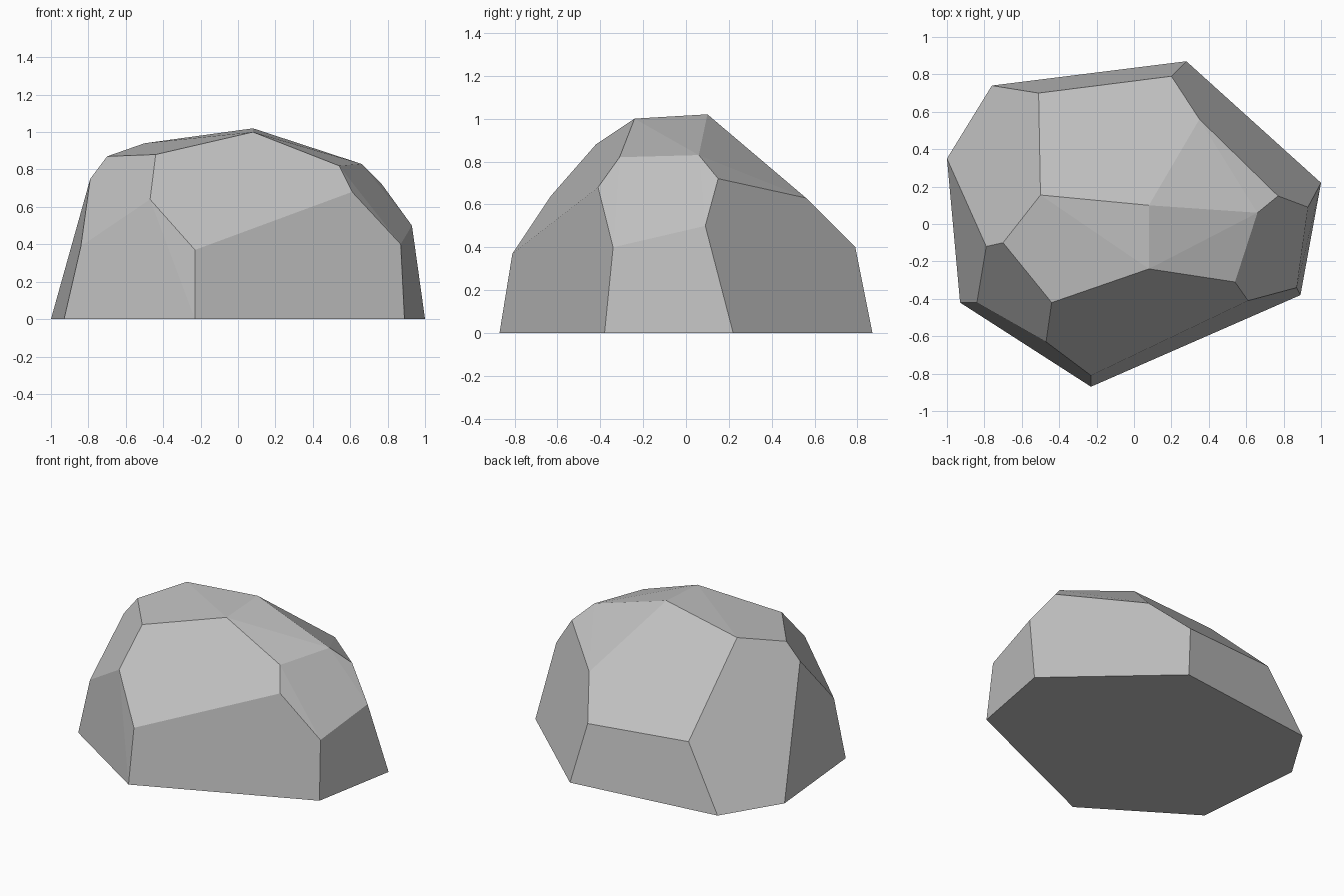
import bpy
import bmesh
import math

default_cube = bpy.data.objects.get("Cube")
if default_cube:
    bpy.data.objects.remove(default_cube, do_unlink=True)

# Ground outline of the boulder (x, y), all at z = 0
footprint = [(-1, .35), (-.76, .74), (.28, .87), (1, .22),
             (.89, -.38), (-.23, -.87), (-.93, -.42)]

# Corners where the steep side facets break
side_corners = [(-.51, .7, .43), (.2, .79, .4), (.35, .56, .63), (.93, .09, .5),
                (.87, -.34, .4), (-.23, -.81, .37), (-.47, -.63, .64), (-.84, -.42, .39)]

# Corners around the upper shoulder and the crown
shoulder_corners = [(.77, .15, .72), (.66, .06, .83), (.54, -.31, .82), (.61, -.41, .68),
                    (-.44, -.42, .88), (-.7, -.1, .87), (-.79, -.12, .75)]
crown_corners = [(.08, .1, 1.02), (.08, -.24, 1), (-.5, .155, .94)]


def make_material(name, colour):
    material = bpy.data.materials.new(name)
    material.use_nodes = True
    material.diffuse_color = colour
    for node in material.node_tree.nodes:
        if node.type == 'BSDF_PRINCIPLED':
            node.inputs["Base Color"].default_value = colour
    return material


def make_faceted_hull(name, corners, material):
    """Wrap the corners in a convex shell and merge the flat facets."""
    bm = bmesh.new()
    for corner in corners:
        bm.verts.new(corner)
    hull = bmesh.ops.convex_hull(bm, input=bm.verts[:])
    spare = {item for key in ("geom_interior", "geom_unused") for item in hull[key]
             if isinstance(item, bmesh.types.BMVert)}
    bmesh.ops.delete(bm, geom=list(spare), context='VERTS')
    bmesh.ops.dissolve_limit(bm, angle_limit=math.radians(3),
                             verts=bm.verts[:], edges=bm.edges[:])
    bmesh.ops.recalc_face_normals(bm, faces=bm.faces[:])
    mesh = bpy.data.meshes.new(name)
    bm.to_mesh(mesh)
    bm.free()
    mesh.materials.append(material)
    rock = bpy.data.objects.new(name, mesh)
    bpy.context.collection.objects.link(rock)
    return rock


# Boulder: one flat-shaded stone
stone = make_material("stone grey", (.53, .53, .53, 1))
ground_corners = [(x, y, 0) for x, y in footprint]
make_faceted_hull("boulder", ground_corners + side_corners + shoulder_corners + crown_corners,
                  stone)
